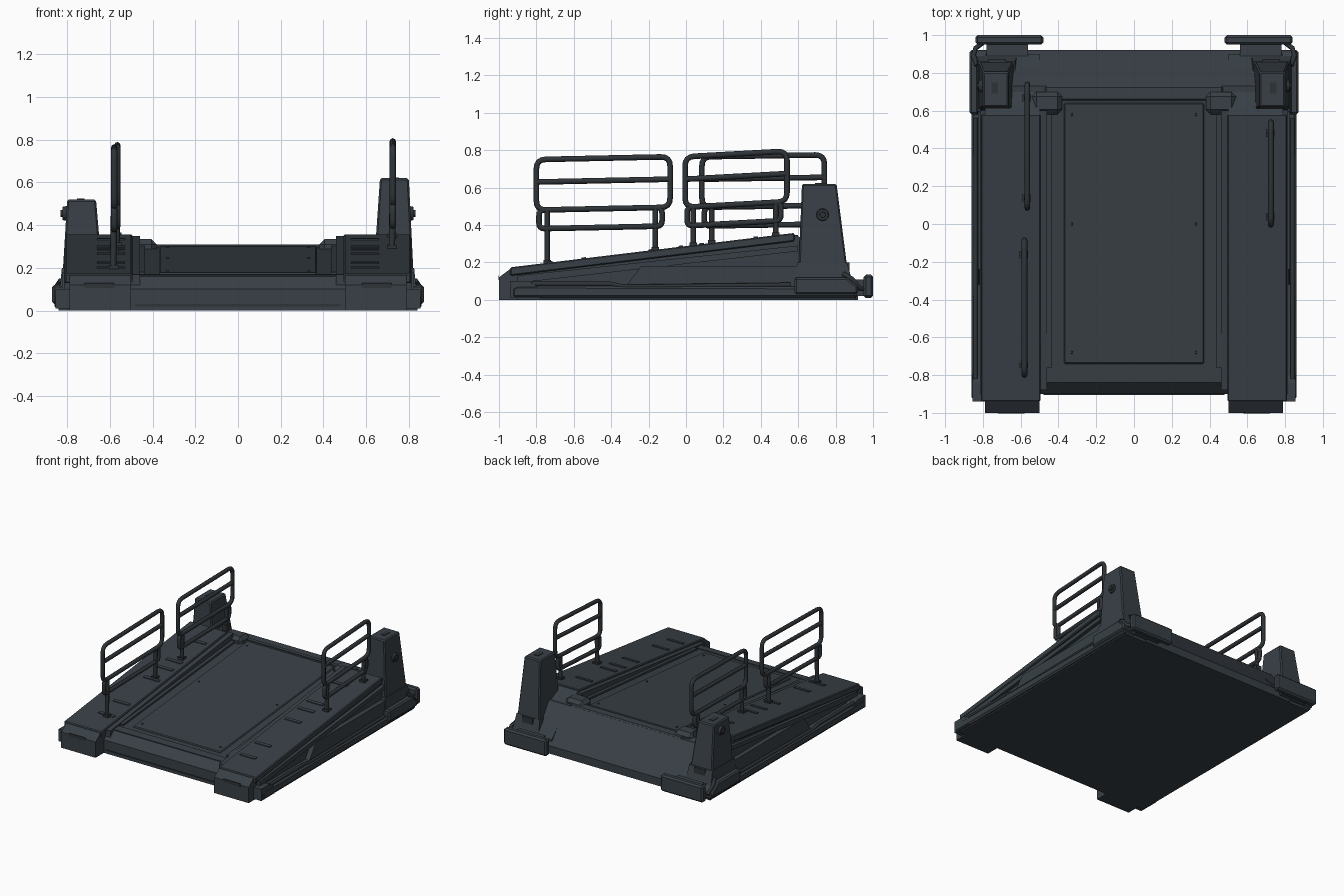
import bpy, bmesh, math
from mathutils import Vector

cube = bpy.data.objects.get("Cube")
if cube:
    bpy.data.objects.remove(cube, do_unlink=True)


def material(name, rgb):
    m = bpy.data.materials.new(name)
    m.use_nodes = True
    m.diffuse_color = (*rgb, 1)
    m.node_tree.nodes["Principled BSDF"].inputs["Base Color"].default_value = (*rgb, 1)
    return m


slate = material("slate_grey", (0.040, 0.051, 0.061))
dark = material("dark_steel", (0.028, 0.034, 0.039))


def add_mesh(name, bm, mat, bevel=0):
    bmesh.ops.recalc_face_normals(bm, faces=bm.faces[:])
    me = bpy.data.meshes.new(name)
    bm.to_mesh(me)
    bm.free()
    me.materials.append(mat)
    ob = bpy.data.objects.new(name, me)
    bpy.context.collection.objects.link(ob)
    if bevel:
        mod = ob.modifiers.new("Bevel", "BEVEL")
        mod.width = bevel
        mod.segments = 1
    return ob


def prism(name, profile, xa, xb, mat=slate, bevel=0):
    """Extrude a y-z profile from xa to xb."""
    bm = bmesh.new()
    face = bm.faces.new([bm.verts.new((xa, y, z)) for y, z in profile])
    ext = bmesh.ops.extrude_face_region(bm, geom=[face])["geom"]
    bmesh.ops.translate(bm, vec=(xb - xa, 0, 0),
                        verts=[v for v in ext if isinstance(v, bmesh.types.BMVert)])
    return add_mesh(name, bm, mat, bevel)


def box(name, x, y, z, mat=slate, bevel=0):
    return prism(name, [(y[0], z[0]), (y[1], z[0]), (y[1], z[1]), (y[0], z[1])],
                 x[0], x[1], mat, bevel)


def taper(name, low, high, za, zb, mat=slate, bevel=0):
    """Tapered block between two rectangles (xa, xb, ya, yb)."""
    bm = bmesh.new()
    rings = [[bm.verts.new((r[i], r[j], z)) for i, j in ((0, 2), (1, 2), (1, 3), (0, 3))]
             for r, z in ((low, za), (high, zb))]
    for ring in rings:
        bm.faces.new(ring)
    for i in range(4):
        k = (i + 1) % 4
        bm.faces.new((rings[0][i], rings[0][k], rings[1][k], rings[1][i]))
    return add_mesh(name, bm, mat, bevel)


def disc(name, centre, radius, depth, axis, mat=dark):
    bm = bmesh.new()
    bmesh.ops.create_cone(bm, cap_ends=True, segments=12, radius1=radius,
                          radius2=radius * 0.85, depth=depth)
    turn = Vector((0, 0, 1)).rotation_difference(Vector(axis)).to_matrix()
    bmesh.ops.rotate(bm, verts=bm.verts[:], matrix=turn)
    bmesh.ops.translate(bm, verts=bm.verts[:], vec=centre)
    return add_mesh(name, bm, mat)


def tube(name, paths, radius, mat=dark):
    """One mesh of round tubes along (points, closed) paths."""
    cu = bpy.data.curves.new(name, "CURVE")
    cu.dimensions = "3D"
    cu.bevel_depth = radius
    cu.bevel_resolution = 2
    cu.use_fill_caps = True
    for pts, closed in paths:
        sp = cu.splines.new("POLY")
        sp.points.add(len(pts) - 1)
        for p, co in zip(sp.points, pts):
            p.co = (*co, 1)
        sp.use_cyclic_u = closed
    helper = bpy.data.objects.new(name + "_path", cu)
    bpy.context.collection.objects.link(helper)
    bpy.context.view_layer.update()
    shape = helper.evaluated_get(bpy.context.evaluated_depsgraph_get())
    me = bpy.data.meshes.new_from_object(shape)
    bpy.data.objects.remove(helper, do_unlink=True)
    me.name = name
    me.materials.clear()
    me.materials.append(mat)
    for f in me.polygons:
        f.use_smooth = True
    ob = bpy.data.objects.new(name, me)
    bpy.context.collection.objects.link(ob)


def rounded(corners, r):
    """Round the corners of a closed polygon."""
    out = []
    pts = [Vector(c) for c in corners]
    for i, p in enumerate(pts):
        a = p + (pts[i - 1] - p).normalized() * r
        b = p + (pts[(i + 1) % len(pts)] - p).normalized() * r
        out += [a * (1 - t) ** 2 + p * 2 * t * (1 - t) + b * t * t
                for t in (0, 0.25, 0.5, 0.75, 1)]
    return out


def ramp_z(y):
    return 0.175 + (y + 0.93) * 0.121


def deck_z(y):
    return 0.16 + (y + 0.84) * 0.09


def strip(name, f, ya, yb, lo, hi, xa, xb, mat=slate, bevel=0):
    """Slab that follows the slope f."""
    return prism(name, [(ya, f(ya) + lo), (yb, f(yb) + lo), (yb, f(yb) + hi),
                        (ya, f(ya) + hi)], xa, xb, mat, bevel)


# Base and sloping centre deck
prism("centre_body", [(-0.9, 0), (-0.9, 0.1), (-0.84, deck_z(-0.84)), (0.73, deck_z(0.73)),
                      (0.92, 0.06), (0.92, 0)], -0.66, 0.66)
box("base_plate", (-0.84, 0.84), (-0.9, 0.91), (0, 0.06))
strip("deck_panel", deck_z, -0.74, 0.64, -0.02, 0.008, -0.37, 0.37, slate, 0.006)
strip("front_sill", deck_z, -0.84, -0.78, -0.02, 0.006, -0.47, 0.47)
box("rear_sill", (-0.47, 0.47), (0.655, 0.73), (0.25, 0.31), slate, 0.008)
box("front_kick_strip", (-0.48, 0.48), (-0.905, -0.9), (0.02, 0.03), dark)
for sx in (-0.33, 0.33):
    for y in (-0.68, 0, 0.58):
        disc("deck_bolt", (sx, y, deck_z(y) + 0.009), 0.008, 0.008, (0, 0, 1))

for s in (-1, 1):
    # Wedge ramps with overlapping top plates and side panels
    prism("ramp_body", [(-1, 0), (-1, 0.12), (-0.94, 0.165), (0.58, ramp_z(0.58) - 0.01),
                        (0.72, 0.29), (0.9, 0.1), (0.9, 0)], s * 0.5, s * 0.79)
    strip("ramp_top_plate", ramp_z, -0.94, 0.58, -0.045, 0, s * 0.495, s * 0.81, slate, 0.006)
    prism("upper_side_beam", [(-0.9, 0.09), (-0.2, 0.17), (0.6, 0.26), (0.6, 0.29),
                              (-0.9, 0.13)], s * 0.7, s * 0.815)
    prism("lower_side_panel", [(-0.33, 0.06), (-0.24, 0.18), (0.6, 0.18), (0.6, 0.06)],
          s * 0.7, s * 0.825)
    strip("inner_curb", ramp_z, -0.88, 0.6, -0.12, -0.012, s * 0.46, s * 0.5)
    strip("channel_edge", deck_z, -0.76, 0.62, -0.02, 0.014, s * 0.435, s * 0.462)
    box("curb_end_cap", sorted((s * 0.38, s * 0.54)), (0.58, 0.7), (0.2, 0.335), slate, 0.025)
    # Side flange, with raised front and rear corners
    prism("side_flange", [(-0.93, 0.01), (-0.93, 0.065), (-0.9, 0.075), (0.9, 0.07), (0.92, 0.01)],
          s * 0.76, s * 0.86, slate, 0.012)
    prism("front_corner", [(-0.94, 0.01), (-0.94, 0.1), (-0.84, 0.1), (-0.78, 0.06), (-0.78, 0.01)],
          s * 0.76, s * 0.855)
    prism("rear_corner", [(0.58, 0.03), (0.58, 0.12), (0.86, 0.12), (0.92, 0.07), (0.92, 0.03)],
          s * 0.62, s * 0.87, slate, 0.01)
    tube("side_pipe", [([(s * 0.84, -0.82, 0.085), (s * 0.84, -0.4, 0.085), (s * 0.84, -0.33, 0.07),
                         (s * 0.84, 0.56, 0.08)], False)], 0.012)
    tube("corner_hose", [([(s * 0.83, 0.84, 0.14), (s * 0.85, 0.89, 0.11), (s * 0.84, 0.93, 0.06),
                           (s * 0.8, 0.96, 0.06)], False)], 0.013)
    # Front slots and rear bumpers
    box("front_slot", sorted((s * 0.58, s * 0.72)), (-1.003, -0.999), (0.105, 0.13), dark)
    box("bumper_neck", sorted((s * 0.56, s * 0.78)), (0.88, 0.96), (0.02, 0.11))
    box("rear_bumper", sorted((s * 0.48, s * 0.84)), (0.95, 1.0), (0.01, 0.135), slate, 0.012)
    # Raised tread cleats across each ramp
    for y in (-0.74, -0.56, -0.2, -0.04, 0.07, 0.36):
        strip("tread_cleat", ramp_z, y, y + 0.025, -0.005, 0.006, s * 0.53, s * 0.66)
    # Tapered end posts, taller on the left
    top = 0.62 if s > 0 else 0.52
    xs, xt = sorted((s * 0.63, s * 0.825)), sorted((s * 0.665, s * 0.8))
    taper("end_post", (*xs, 0.6, 0.87), (*xt, 0.62, 0.805), 0.11, top, slate, 0.008)
    taper("post_skirt", (xs[0] - 0.01, xs[1] + 0.01, 0.58, 0.89),
          (xs[0], xs[1], 0.595, 0.86), 0.1, 0.2)
    box("post_cap_plate", sorted((s * 0.72, s * 0.755)), (0.69, 0.75), (top - 0.004, top + 0.004), dark)
    disc("post_boss", (s * 0.81, 0.73, 0.455), 0.036, 0.025, (s, 0, 0))
    disc("post_boss_pin", (s * 0.822, 0.73, 0.455), 0.018, 0.02, (s, 0, 0))
    box("post_rear_hatch", sorted((s * 0.68, s * 0.77)), (0.85, 0.874), (0.15, 0.2), dark)


def railing(name, x, ya, yb, za, zb):
    """Guard rail: upper rounded loop, middle bar, lower frame and two feet."""
    def at(t, dz):
        return (x, ya + (yb - ya) * t, za + (zb - za) * t - dz)
    loop = rounded([at(0, 0), at(1, 0), at(1, 0.27), at(0, 0.27)], 0.05)
    lower = rounded([at(0.02, 0.27), at(0.94, 0.27), at(0.94, 0.37), at(0.02, 0.37)], 0.03)
    paths = [(loop, True), (lower, True), ([at(0, 0.12), at(1, 0.12)], False)]
    for t in (0.08, 0.89):
        p = at(t, 0.27)
        floor = min(ramp_z(p[1]), 0.35) - 0.03
        paths.append(([p, (x - 0.005, p[1], floor)], False))
        box(name + "_foot", (x - 0.025, x + 0.02), (p[1] - 0.02, p[1] + 0.02),
            (floor, floor + 0.045), dark)
    tube(name, paths, 0.015)


railing("right_front_railing", -0.58, -0.8, -0.085, 0.75, 0.765)
railing("right_rear_railing", -0.565, 0.085, 0.74, 0.765, 0.775)
railing("left_railing", 0.725, -0.005, 0.54, 0.765, 0.795)
